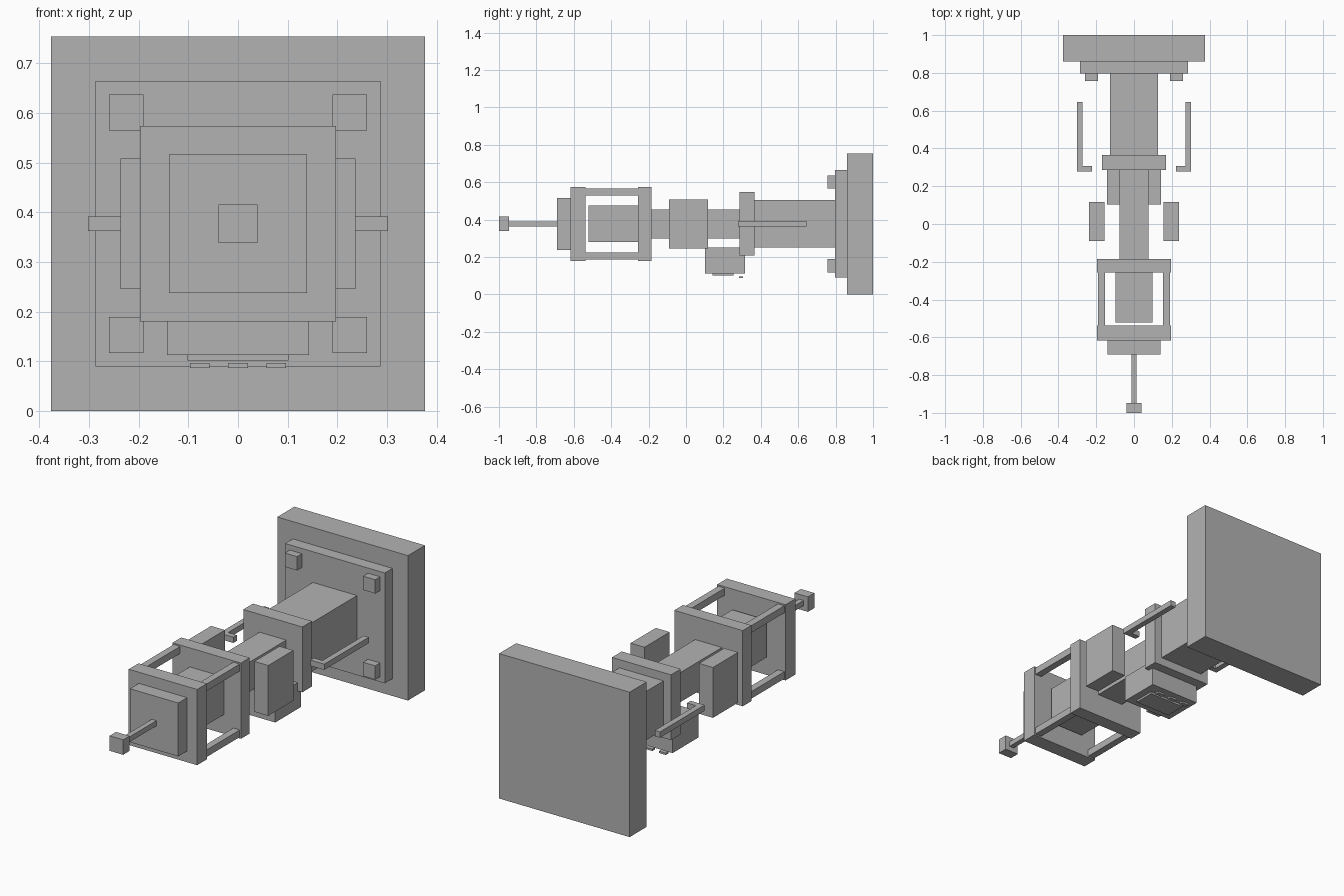
import bpy

cube = bpy.data.objects.get("Cube")
if cube:
    bpy.data.objects.remove(cube, do_unlink=True)

grey = bpy.data.materials.new("plain_grey")
grey.use_nodes = True
COLOUR = (0.45, 0.45, 0.45, 1)
grey.diffuse_color = COLOUR
grey.node_tree.nodes["Principled BSDF"].inputs["Base Color"].default_value = COLOUR

AXIS = 0.377  # height of the long centre line


def box(name, x, y, z):
    """Box spanning the (min, max) range given for each axis."""
    spans = (x, y, z)
    bpy.ops.mesh.primitive_cube_add(size=1, location=[(a + b) / 2 for a, b in spans])
    obj = bpy.context.object
    obj.name = name
    obj.scale = [b - a for a, b in spans]
    bpy.ops.object.transform_apply(location=False, rotation=False, scale=True)
    obj.data.materials.append(grey)
    return obj


def centred(name, half_x, y, half_z):
    """Box centred on the long axis."""
    return box(name, (-half_x, half_x), y, (AXIS - half_z, AXIS + half_z))


def pair(name, x, y, z):
    """Box on the left and its mirror on the right."""
    box("left_" + name, x, y, z)
    box("right_" + name, (-x[1], -x[0]), y, z)


def four(name, x, y, dz):
    """Boxes at the four corners around the long axis."""
    pair("upper_" + name, x, y, (AXIS + dz[0], AXIS + dz[1]))
    pair("lower_" + name, x, y, (AXIS - dz[1], AXIS - dz[0]))


# Wall mount
centred("mount_plate", 0.376, (0.86, 1.0), 0.377)
centred("mount_flange", 0.287, (0.797, 0.86), 0.287)
four("mount_bolt", (0.19, 0.26), (0.757, 0.797), (0.188, 0.26))

# Body along the axis
centred("main_tube", 0.127, (0.366, 0.797), 0.127)
centred("collar", 0.17, (0.286, 0.366), 0.17)
centred("shaft", 0.077, (-0.185, 0.286), 0.077)

# Open frame with its core
centred("frame_rear_plate", 0.197, (-0.257, -0.185), 0.197)
centred("frame_front_plate", 0.197, (-0.617, -0.537), 0.197)
four("frame_bar", (0.153, 0.19), (-0.537, -0.257), (0.153, 0.19))
centred("frame_core", 0.098, (-0.521, -0.257), 0.098)

# Nose
centred("nose_plate", 0.139, (-0.69, -0.617), 0.139)
centred("probe_rod", 0.0135, (-0.947, -0.69), 0.0135)
centred("probe_tip", 0.039, (-1.0, -0.947), 0.039)

# Side blocks and handles
pair("side_block", (0.157, 0.237), (-0.09, 0.117), (0.246, 0.508))
pair("handle_bar", (0.272, 0.302), (0.278, 0.645), (0.362, 0.392))
pair("handle_foot", (0.222, 0.272), (0.278, 0.307), (0.362, 0.392))

# Control box underneath
box("control_box", (-0.143, 0.143), (0.102, 0.315), (0.113, 0.25))
box("control_screen", (-0.102, 0.102), (0.143, 0.255), (0.102, 0.113))
for label, x in (("right", -0.077), ("middle", 0), ("left", 0.077)):
    box(label + "_button", (x - 0.02, x + 0.02), (0.283, 0.305), (0.087, 0.097))
